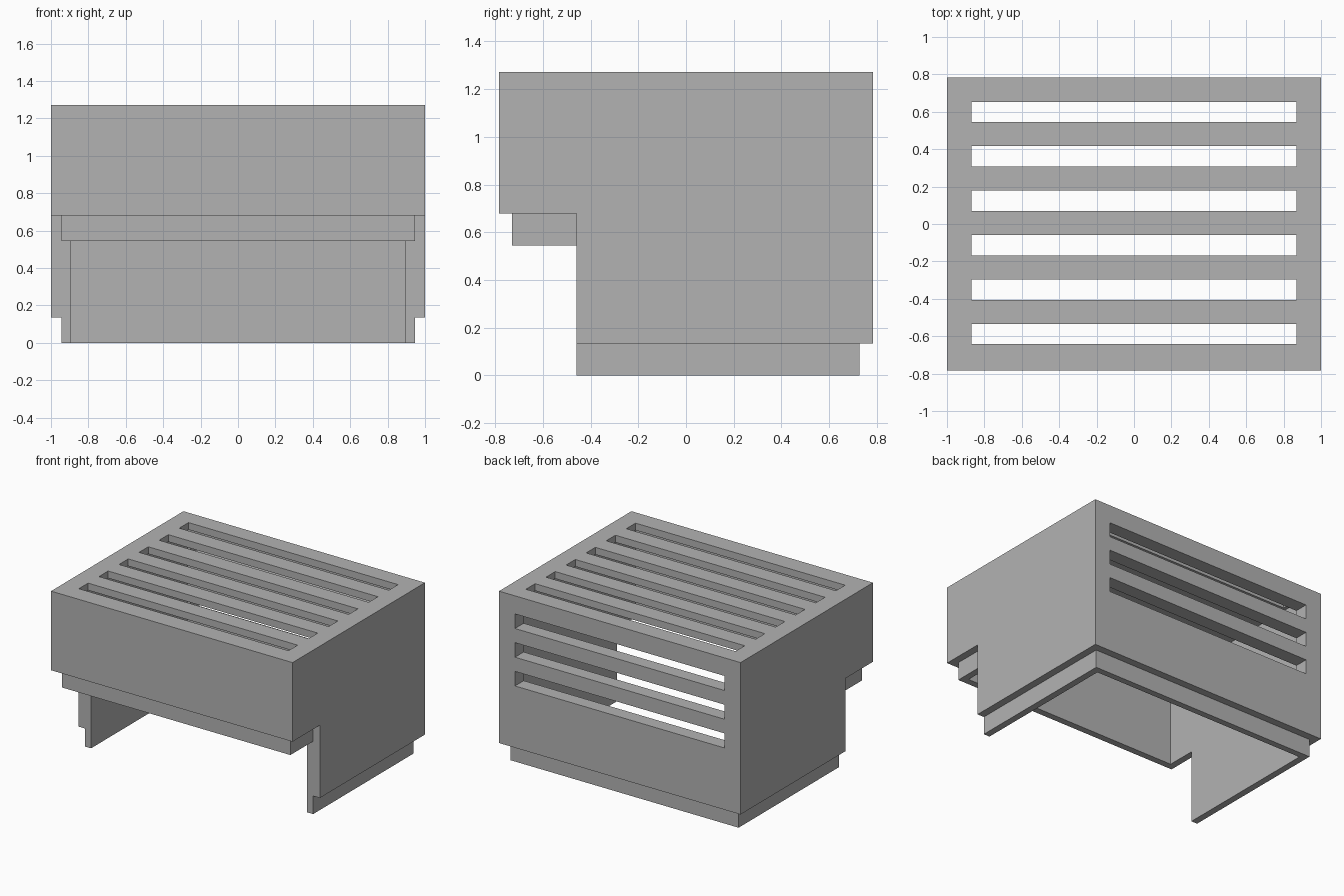
import bpy
import bmesh

default = bpy.data.objects.get("Cube")
if default:
    bpy.data.objects.remove(default, do_unlink=True)

grey = bpy.data.materials.new("matte grey")
grey.use_nodes = True
grey.diffuse_color = (0.45, 0.45, 0.45, 1)
grey.node_tree.nodes["Principled BSDF"].inputs["Base Color"].default_value = grey.diffuse_color


def prism(name, profile, half_width):
    """Extrude a (y, z) side profile symmetrically along x."""
    bm = bmesh.new()
    face = bm.faces.new([bm.verts.new((-half_width, y, z)) for y, z in profile])
    ext = bmesh.ops.extrude_face_region(bm, geom=[face])
    moved = [v for v in ext["geom"] if isinstance(v, bmesh.types.BMVert)]
    bmesh.ops.translate(bm, verts=moved, vec=(2 * half_width, 0, 0))
    bmesh.ops.recalc_face_normals(bm, faces=bm.faces)
    mesh = bpy.data.meshes.new(name)
    bm.to_mesh(mesh)
    bm.free()
    mesh.materials.append(grey)
    obj = bpy.data.objects.new(name, mesh)
    bpy.context.collection.objects.link(obj)
    return obj


def box(name, half_width, y0, y1, z0, z1):
    return prism(name, [(y0, z0), (y1, z0), (y1, z1), (y0, z1)], half_width)


def combine(target, tool, operation):
    """Apply one boolean and discard the tool object."""
    tool.hide_render = True
    mod = target.modifiers.new(operation.title(), "BOOLEAN")
    mod.operation, mod.solver, mod.object = operation, "EXACT", tool
    bpy.context.view_layer.objects.active = target
    bpy.ops.object.modifier_apply(modifier=mod.name)
    bpy.data.objects.remove(tool, do_unlink=True)


def stepped(front, back, bottom, step_z, top):
    """Side outline with the lower front corner cut away."""
    return [(front, top), (front, step_z), (STEP_Y, step_z),
            (STEP_Y, bottom), (back, bottom), (back, top)]


TOP, STEP_Y = 1.272, -0.46
SLOT, SLOT_HALF = 0.109, 0.868

# Outer housing and the narrower locating lip below it
housing = prism("vented_cover", stepped(-0.783, 0.783, 0.135, 0.68, TOP), 1.0)
lip = prism("lip", stepped(-0.73, 0.727, 0.0, 0.545, 1.0), 0.945)
combine(housing, lip, "UNION")

# Hollow interior, open underneath
combine(housing, box("cavity", 0.895, -0.68, 0.68, -0.2, TOP - 0.053), "DIFFERENCE")

# Six vents through the roof
for i in range(6):
    y = 0.599 - 0.2374 * i
    combine(housing, box("roof_slot", SLOT_HALF, y - SLOT / 2, y + SLOT / 2, 1.15, 1.4),
            "DIFFERENCE")

# Three vents through the back wall
for i in range(3):
    z = 1.082 - 0.215 * i
    combine(housing, box("back_slot", SLOT_HALF, 0.6, 0.9, z - SLOT / 2, z + SLOT / 2),
            "DIFFERENCE")
